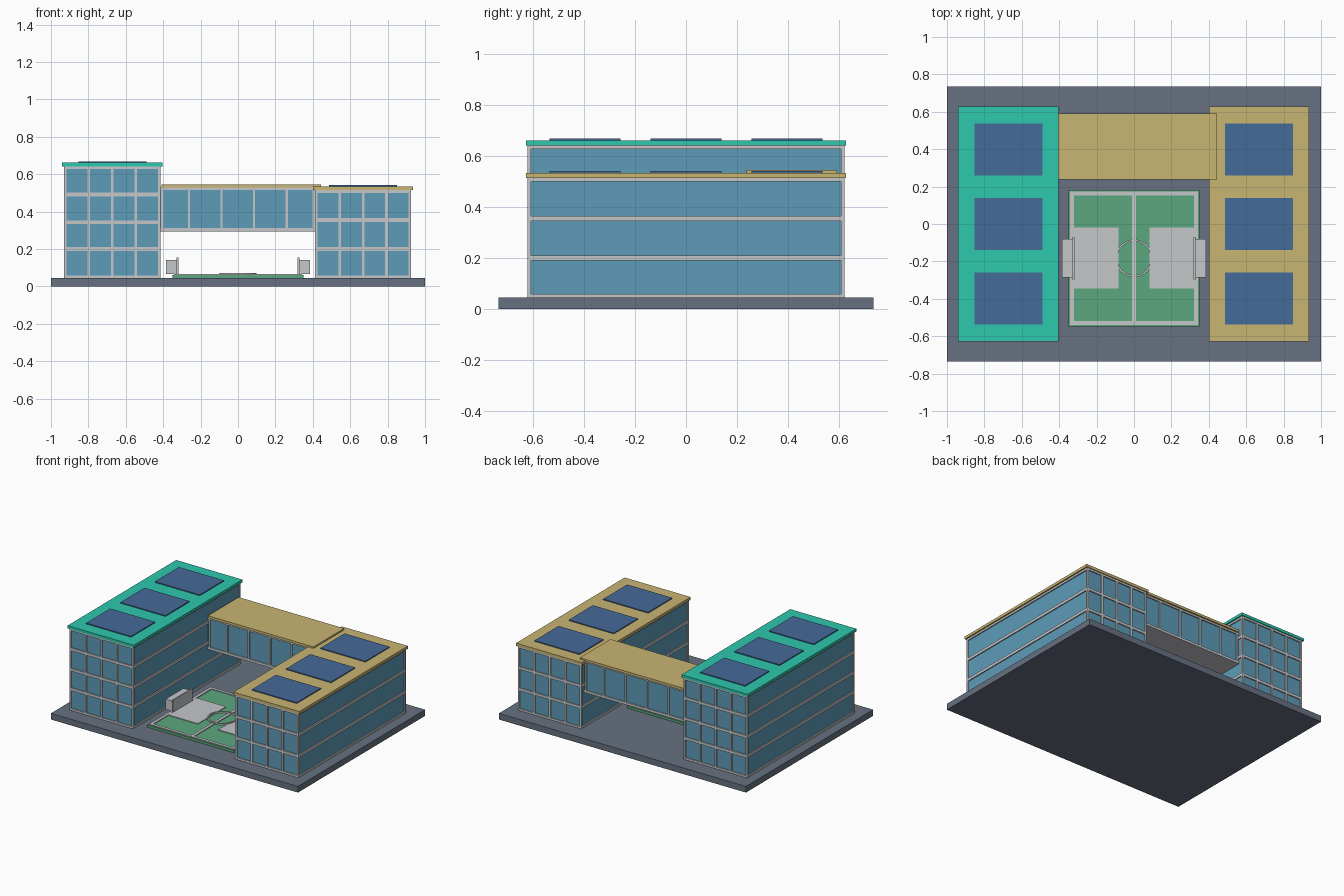
import bpy
import bmesh
from math import cos, sin, tau

cube = bpy.data.objects.get("Cube")
if cube:
    bpy.data.objects.remove(cube, do_unlink=True)


def material(name, r, g, b):
    m = bpy.data.materials.new(name)
    m.use_nodes = True
    m.diffuse_color = (r, g, b, 1)
    m.node_tree.nodes["Principled BSDF"].inputs["Base Color"].default_value = (r, g, b, 1)
    return m


PAVING = material("slate paving", 0.135, 0.165, 0.22)
TRIM = material("pale grey trim", 0.56, 0.57, 0.59)
GLASS = material("blue glass", 0.11, 0.33, 0.48)
TEAL = material("teal roof", 0.026, 0.58, 0.42)
GOLD = material("sand roof", 0.58, 0.46, 0.17)
SOLAR = material("solar blue", 0.06, 0.145, 0.32)
GRASS = material("pitch green", 0.105, 0.39, 0.21)


def boxes(name, mat, *extents):
    """One object made of boxes, each given as (x0, x1, y0, y1, z0, z1)."""
    bm = bmesh.new()
    for x0, x1, y0, y1, z0, z1 in extents:
        made = bmesh.ops.create_cube(bm, size=1)["verts"]
        for v in made:
            v.co.x = x1 if v.co.x > 0 else x0
            v.co.y = y1 if v.co.y > 0 else y0
            v.co.z = z1 if v.co.z > 0 else z0
    return finish(name, mat, bm)


def finish(name, mat, bm):
    mesh = bpy.data.meshes.new(name)
    bm.to_mesh(mesh)
    bm.free()
    mesh.materials.append(mat)
    obj = bpy.data.objects.new(name, mesh)
    bpy.context.collection.objects.link(obj)
    return obj


GROUND = 0.045
INSET = 0.008


def wing(side, x0, x1, depth, floors, top, roof_mat, roof_top):
    """Glazed block with floor bands, end mullions, roof and solar panels."""
    boxes(side + "_wing_glass", GLASS,
          (x0 + INSET, x1 - INSET, INSET - depth, depth - INSET, GROUND, top))
    bands = [(GROUND, GROUND + 0.014)]
    bands += [(z - 0.01, z + 0.01) for z in floors]
    bands.append((top - 0.014, top))
    boxes(side + "_wing_floor_bands", TRIM,
          *[(x0, x1, -depth, depth, a, b) for a, b in bands])
    # Mullions on both ends; the outermost ones form the corner posts
    w = 0.014
    posts = []
    for i in range(5):
        x = x0 + (x1 - x0 - w) * i / 4
        for y in (-depth, depth - w):
            posts.append((x, x + w, y, y + w, GROUND, top))
    boxes(side + "_wing_mullions", TRIM, *posts)
    boxes(side + "_wing_roof", roof_mat,
          (x0 - 0.01, x1 + 0.01, -depth - 0.006, depth + 0.006, top, roof_top))
    cx = (x0 + x1) / 2
    boxes(side + "_wing_solar_panels", SOLAR,
          *[(cx - 0.182, cx + 0.182, y - 0.139, y + 0.139, roof_top, roof_top + 0.007)
            for y in (-0.397, 0, 0.397)])


# Ground slab
boxes("ground_slab", PAVING, (-1, 1, -0.735, 0.735, 0, GROUND))

# Two wings
wing("right", -0.93, -0.414, 0.622, (0.2, 0.343, 0.492), 0.642, TEAL, 0.662)
wing("left", 0.412, 0.926, 0.622, (0.2, 0.356), 0.515, GOLD, 0.535)

# Raised link between the wings
y0, y1 = 0.245, 0.582
boxes("bridge_glass", GLASS, (-0.42, 0.42, y0 + INSET, y1 - INSET, 0.3, 0.53))
boxes("bridge_bands", TRIM,
      (-0.42, 0.42, y0, y1, 0.295, 0.313),
      (-0.42, 0.42, y0, y1, 0.515, 0.53))
boxes("bridge_mullions", TRIM,
      *[(x - 0.006, x + 0.006, y, y + 0.012, 0.3, 0.53)
        for x in (-0.405, -0.262, -0.088, 0.086, 0.26, 0.405)
        for y in (y0, y1 - 0.012)])
boxes("bridge_roof", GOLD, (-0.41, 0.445, y0 - 0.008, y1 + 0.01, 0.528, 0.546))

# Sports pitch and markings
CY = -0.183
boxes("pitch", GRASS, (-0.35, 0.35, CY - 0.364, CY + 0.364, GROUND, 0.062))
hx, hy, lw = 0.343, 0.357, 0.022
boxes("pitch_lines", TRIM,
      (-hx, hx, CY - hy, CY - hy + lw, 0.06, 0.068),
      (-hx, hx, CY + hy - lw, CY + hy, 0.06, 0.068),
      (-hx, -hx + lw, CY - hy, CY + hy, 0.06, 0.068),
      (hx - lw, hx, CY - hy, CY + hy, 0.06, 0.068),
      (-0.011, 0.011, CY - hy, CY + hy, 0.06, 0.068))
boxes("penalty_areas", TRIM,
      (-0.325, -0.082, CY - 0.163, CY + 0.163, 0.06, 0.067),
      (0.082, 0.325, CY - 0.163, CY + 0.163, 0.06, 0.067))

# Centre circle: a rectangular section swept round
bm = bmesh.new()
section = ((0.09, 0.062), (0.1, 0.062), (0.1, 0.073), (0.09, 0.073))
N = 40
rings = [[bm.verts.new((r * cos(tau * i / N), CY + r * sin(tau * i / N), z))
          for r, z in section] for i in range(N)]
for i in range(N):
    a, b = rings[i], rings[(i + 1) % N]
    for j in range(4):
        k = (j + 1) % 4
        bm.faces.new((a[j], b[j], b[k], a[k]))
bmesh.ops.recalc_face_normals(bm, faces=bm.faces)
finish("centre_circle", TRIM, bm)

# Goals: a low box with a taller thin frame facing the pitch
for side, s in (("right", -1), ("left", 1)):
    back, mid, front = 0.386 * s, 0.328 * s, 0.318 * s
    boxes(side + "_goal", TRIM,
          (min(back, mid), max(back, mid), CY - 0.104, CY + 0.104, 0.068, 0.142),
          (min(front, mid), max(front, mid), CY - 0.113, CY + 0.113, 0.066, 0.155))
